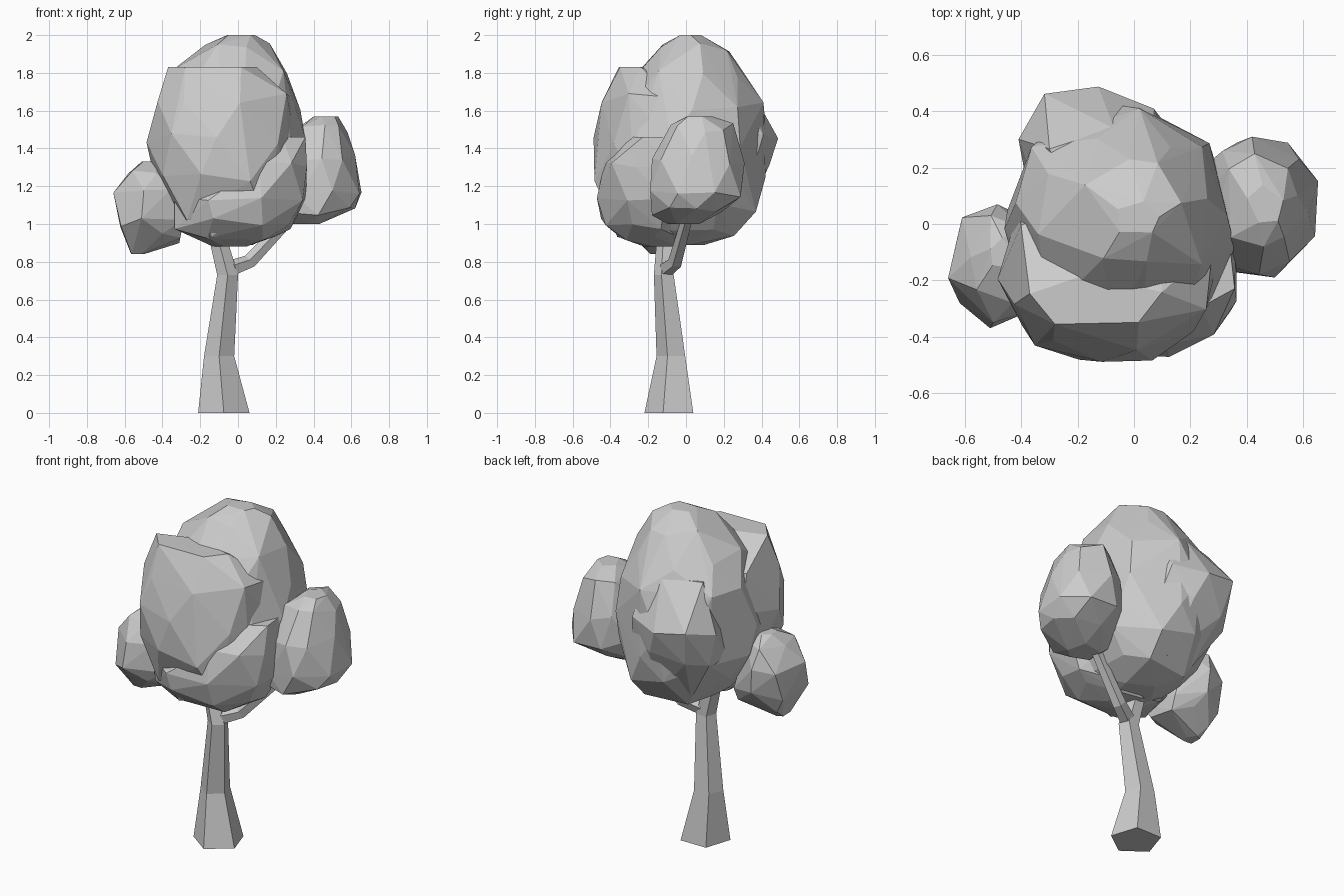
import bpy, bmesh, math, random
from mathutils import Vector

if "Cube" in bpy.data.objects:
    bpy.data.objects.remove(bpy.data.objects["Cube"])


def finish(bm, name):
    bmesh.ops.recalc_face_normals(bm, faces=bm.faces)
    mesh = bpy.data.meshes.new(name)
    bm.to_mesh(mesh)
    bm.free()
    obj = bpy.data.objects.new(name, mesh)
    bpy.context.collection.objects.link(obj)
    return obj


def limb(name, path, level=False, sides=5):
    """Five-sided tapering tube along (x, y, z, radius) stations."""
    bm = bmesh.new()
    rings = []
    pts = [Vector(p[:3]) for p in path]
    for i, p in enumerate(path):
        d = pts[min(i + 1, len(pts) - 1)] - pts[max(i - 1, 0)]
        if level:
            d = Vector((0, 0, 1))
        turn = Vector((0, 0, 1)).rotation_difference(d.normalized())
        ring = []
        for k in range(sides):
            a = math.radians(126) + math.tau * k / sides
            off = Vector((math.cos(a), math.sin(a), 0)) * p[3]
            ring.append(bm.verts.new(pts[i] + turn @ off))
        rings.append(ring)
    for lo, hi in zip(rings, rings[1:]):
        for k in range(sides):
            j = (k + 1) % sides
            bm.faces.new((lo[k], lo[j], hi[j], hi[k]))
    bm.faces.new(rings[0][::-1])
    bm.faces.new(rings[-1])
    return finish(bm, name)


def clump(name, levels, seed, sides=7):
    """Faceted leaf mass: hull of irregular rings (z, xmin, xmax, ymin, ymax)."""
    rng = random.Random(seed)
    bm = bmesh.new()
    for i, (z, x0, x1, y0, y1) in enumerate(levels):
        end = i in (0, len(levels) - 1)
        n = 5 if end else sides
        start = rng.uniform(0, math.tau)
        for k in range(n):
            a = start + math.tau * (k + rng.uniform(-.2, .2)) / n
            f = rng.uniform(.99, 1.11)
            x = (x0 + x1) / 2 + (x1 - x0) / 2 * f * math.cos(a)
            y = (y0 + y1) / 2 + (y1 - y0) / 2 * f * math.sin(a)
            x, y = min(max(x, x0), x1), min(max(y, y0), y1)
            dz = 0 if end else rng.uniform(-.03, .03)
            bm.verts.new((x, y, z + dz))
    hull = bmesh.ops.convex_hull(bm, input=bm.verts)
    inner = {g for g in hull["geom_interior"] if isinstance(g, bmesh.types.BMVert)}
    bmesh.ops.delete(bm, geom=list(inner), context='VERTS')
    return finish(bm, name)


def merge(base, others):
    """Fuse the masses into one skin with no hidden inner faces."""
    for o in others:
        mod = base.modifiers.new("union", 'BOOLEAN')
        mod.operation, mod.solver, mod.object = 'UNION', 'EXACT', o
    deps = bpy.context.evaluated_depsgraph_get()
    mesh = bpy.data.meshes.new_from_object(base.evaluated_get(deps))
    base.modifiers.clear()
    base.data = mesh
    for o in others:
        bpy.data.objects.remove(o)


# Trunk and side branch
limb("trunk", [(-.075, -.077, 0, .143), (-.1, -.072, .3, .084),
               (-.055, -.112, .73, .058), (-.105, -.105, .92, .05)], level=True)
limb("side_branch", [(-.03, -.1, .765, .045), (.06, -.055, .8, .04),
                     (.25, 0, 1.0, .032), (.3, .015, 1.05, .03)])

# Main crown
crown = clump("crown", [
    (2.0, -.07, .09, -.04, .08), (1.93, -.18, .17, -.14, .23),
    (1.79, -.34, .26, -.27, .32), (1.62, -.42, .33, -.4, .41),
    (1.43, -.46, .36, -.44, .43), (1.26, -.45, .36, -.46, .42),
    (1.09, -.37, .32, -.44, .38), (.96, -.26, .22, -.37, .26),
    (.89, -.14, .08, -.17, .1)], 4, 8)

# Upper front mass
front = clump("crown_front", [
    (1.83, -.37, .1, -.37, -.18), (1.67, -.43, .28, -.45, .1),
    (1.45, -.49, .3, -.49, .16), (1.25, -.46, .28, -.49, .12),
    (1.02, -.35, .24, -.44, 0)], 11, 8)

# Lower front mass
lower = clump("crown_lower", [
    (1.46, .15, .37, -.3, -.04), (1.32, -.1, .38, -.43, .05),
    (1.12, -.35, .36, -.48, .06), (1.0, -.34, .29, -.45, .04),
    (.93, -.27, .2, -.37, .03), (.88, -.13, .06, -.22, -.03)], 7, 8)

# Back bulge
back = clump("crown_back", [
    (1.72, -.3, .08, .08, .34), (1.47, -.41, .13, .02, .49),
    (1.28, -.39, .17, .02, .44), (.98, -.2, .12, .02, .29)], 5, 8)
merge(crown, [front, lower, back])

# Left and right side masses
clump("left_clump", [
    (1.33, -.51, -.43, -.17, -.05), (1.26, -.58, -.36, -.28, .03),
    (1.16, -.66, -.32, -.35, .07), (1.0, -.64, -.28, -.37, .06),
    (.92, -.6, -.28, -.29, 0), (.84, -.57, -.5, -.2, -.1)], 3, 6)
clump("right_clump", [
    (1.57, .4, .53, 0, .14), (1.51, .31, .58, -.08, .25),
    (1.34, .24, .62, -.18, .31), (1.17, .22, .66, -.19, .29),
    (1.07, .21, .62, -.18, .19), (1.0, .26, .43, -.1, .08)], 9, 8)
